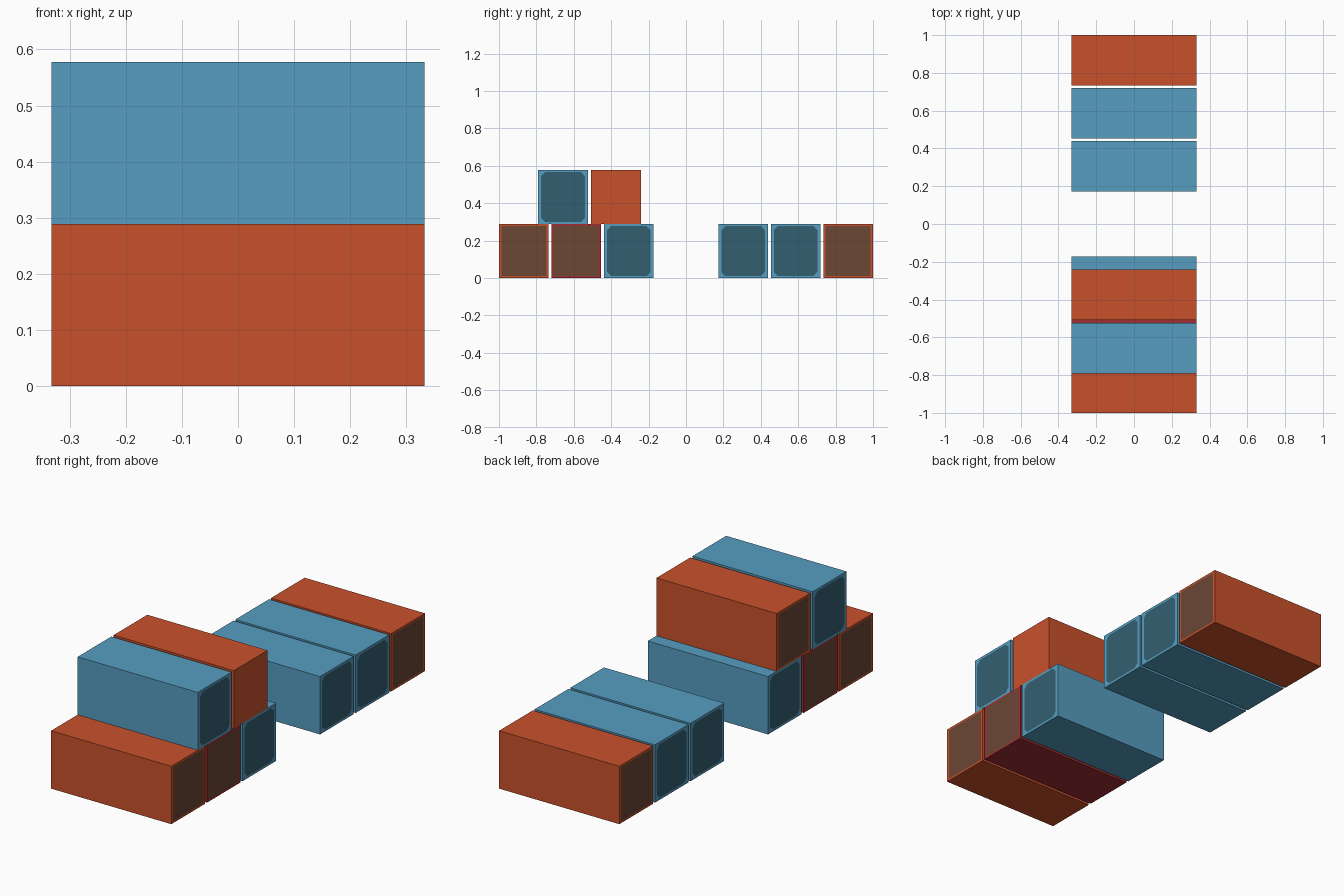
import bpy, bmesh

if "Cube" in bpy.data.objects:
    bpy.data.objects.remove(bpy.data.objects["Cube"])

L, W, H = 0.332, 0.266, 0.289          # half length, width, height
PITCH = (1.0 - 0.173 - W) / 2          # spacing between neighbours


def srgb(r, g, b):
    lin = lambda c: c / 12.92 if c <= 0.04045 else ((c + 0.055) / 1.055) ** 2.4
    return (lin(r / 255), lin(g / 255), lin(b / 255), 1)


def material(name, rgb):
    m = bpy.data.materials.new(name)
    m.diffuse_color = srgb(*rgb)
    m.use_nodes = True
    m.node_tree.nodes["Principled BSDF"].inputs["Base Color"].default_value = m.diffuse_color
    return m


ORANGE = material("orange", (201, 81, 43))
BLUE = material("blue", (86, 158, 193))
CRIMSON = material("crimson", (160, 46, 50))
BROWN = material("brown_door", (107, 71, 52))
TEAL = material("teal_door", (51, 95, 112))


def container(name, y, z, body, door, ends=(-1, 1), chamfer=0.004, gap=(0.013, 0.010)):
    """Box whose listed ends carry a flush door panel with clipped corners."""
    bm = bmesh.new()
    signs = [(-1, -1), (1, -1), (1, 1), (-1, 1)]
    rings = {}
    for s in (-1, 1):
        rings[s] = [bm.verts.new((s * L, y + a * W / 2, z + H / 2 + b * H / 2)) for a, b in signs]
    # long sides
    for i in range(4):
        j = (i + 1) % 4
        bm.faces.new((rings[-1][i], rings[-1][j], rings[1][j], rings[1][i]))
    # ends
    hw, hh = W / 2 - gap[0], H / 2 - gap[1]
    for s in (-1, 1):
        ring = rings[s]
        if s not in ends:
            bm.faces.new(ring)
            continue
        pairs = []
        for i, (a, b) in enumerate(signs):
            p = bm.verts.new((s * L, y + a * (hw - chamfer), z + H / 2 + b * hh))
            q = bm.verts.new((s * L, y + a * hw, z + H / 2 + b * (hh - chamfer)))
            pairs.append((q, p) if i % 2 == 0 else (p, q))
        for i in range(4):
            j = (i + 1) % 4
            bm.faces.new((ring[i], pairs[i][0], pairs[i][1]))
            bm.faces.new((ring[i], ring[j], pairs[j][0], pairs[i][1]))
        panel = bm.faces.new([v for pair in pairs for v in pair])
        panel.material_index = 1
    bmesh.ops.recalc_face_normals(bm, faces=bm.faces)
    me = bpy.data.meshes.new(name)
    bm.to_mesh(me)
    bm.free()
    me.materials.append(body)
    me.materials.append(door)
    bpy.context.collection.objects.link(bpy.data.objects.new(name, me))


blue = dict(body=BLUE, door=TEAL, chamfer=0.022, gap=(0.016, 0.011))
orange = dict(body=ORANGE, door=BROWN)
crimson = dict(body=CRIMSON, door=BROWN)
first = -1 + W / 2

# front stack, lower row
for i, style in enumerate((orange, crimson, blue)):
    container(f"front_lower_container_{i + 1}", first + i * PITCH, 0, **style)

# front stack, upper row (the orange one has a door on its left end only)
container("front_upper_container_1", -0.658, H, **blue)
container("front_upper_container_2", -0.374, H, ends=(-1,), **orange)

# rear row
for i, style in enumerate((orange, blue, blue)):
    container(f"rear_container_{i + 1}", -first - i * PITCH, 0, **style)
